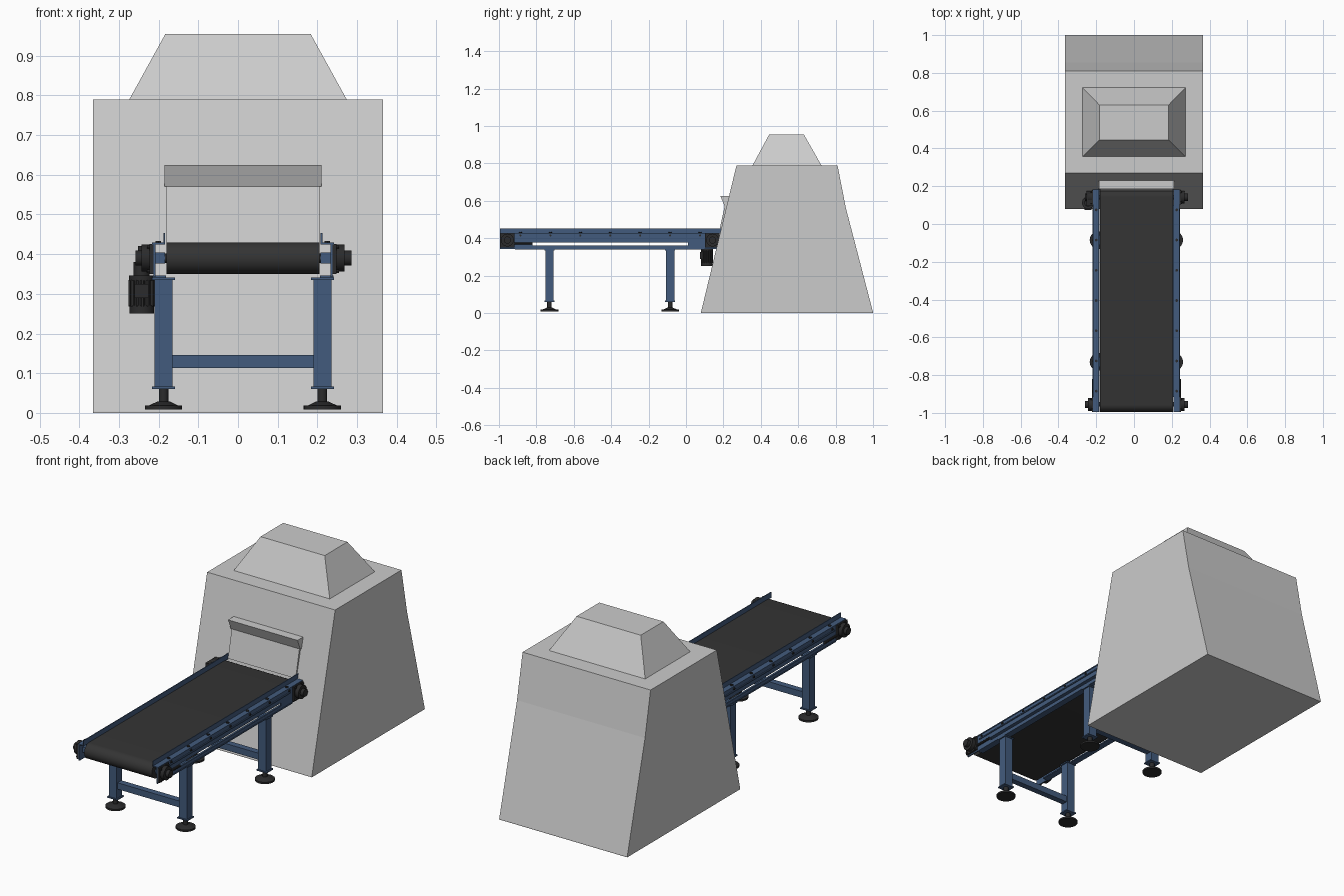
import bpy, bmesh, math
from mathutils import Matrix, Vector

if "Cube" in bpy.data.objects:
    bpy.data.objects.remove(bpy.data.objects["Cube"])


def material(name, rgb):
    m = bpy.data.materials.new(name)
    m.diffuse_color = (*rgb, 1)
    m.use_nodes = True
    m.node_tree.nodes["Principled BSDF"].inputs["Base Color"].default_value = m.diffuse_color
    return m


GREY = material("light grey sheet", (0.6, 0.6, 0.6))
BLUE = material("blue steel", (0.055, 0.105, 0.205))
BELT = material("belt rubber", (0.034, 0.034, 0.034))
DARK = material("dark metal", (0.024, 0.024, 0.025))
CX = 0.0125            # centre line of the conveyor
Y0, Y1 = -0.995, 0.18  # conveyor frame ends
DRUM_Y = (-0.955, 0.142)
LEG_Y = (-0.73, -0.085)


def finish(bm, name, mat, smooth=False):
    bmesh.ops.recalc_face_normals(bm, faces=bm.faces)
    me = bpy.data.meshes.new(name)
    bm.to_mesh(me)
    bm.free()
    me.materials.append(mat)
    ob = bpy.data.objects.new(name, me)
    bpy.context.collection.objects.link(ob)
    if smooth:
        bpy.ops.object.select_all(action='DESELECT')
        ob.select_set(True)
        bpy.context.view_layer.objects.active = ob
        bpy.ops.object.shade_smooth_by_angle(angle=math.radians(35))
    return ob


def box(name, x, y, z, mat):
    bm = bmesh.new()
    bmesh.ops.create_cube(bm, size=1)
    for v in bm.verts:
        for i, (a, b) in enumerate((x, y, z)):
            v.co[i] = a + (b - a) * (v.co[i] + 0.5)
    return finish(bm, name, mat)


def cyl(name, c, r, h, axis, mat, r2=None, n=32):
    bm = bmesh.new()
    bmesh.ops.create_cone(bm, cap_ends=True, segments=n, radius1=r,
                          radius2=r if r2 is None else r2, depth=h)
    q = Vector((0, 0, 1)).rotation_difference(Vector(axis)).to_matrix().to_4x4()
    bm.transform(Matrix.Translation(c) @ q)
    return finish(bm, name, mat, True)


def extrude(name, pts, d0, d1, mat, smooth=False, plane='YZ'):
    bm = bmesh.new()
    place = (lambda p, d: (d, p[0], p[1])) if plane == 'YZ' else (lambda p, d: (p[0], p[1], d))
    f = bm.faces.new([bm.verts.new(place(p, d0)) for p in pts])
    ext = bmesh.ops.extrude_face_region(bm, geom=[f])
    vec = (d1 - d0, 0, 0) if plane == 'YZ' else (0, 0, d1 - d0)
    bmesh.ops.translate(bm, vec=vec, verts=[v for v in ext['geom'] if isinstance(v, bmesh.types.BMVert)])
    return finish(bm, name, mat, smooth)


# machine housing
extrude("housing", [(0.08, 0.004), (0.27, 0.79), (0.81, 0.79), (0.855, 0.56), (1.0, 0.004)],
        -0.365, 0.365, GREY)
box("housing_base", (-0.365, 0.365), (0.08, 1.0), (0, 0.004), GREY)

# tapered roof cap
bm = bmesh.new()
bmesh.ops.create_cube(bm, size=1)
for v in bm.verts:
    top = v.co.z > 0
    hx, y = (0.183, (0.445, 0.63)) if top else (0.275, (0.355, 0.725))
    v.co = (math.copysign(hx, v.co.x), y[v.co.y > 0], 0.955 if top else 0.788)
finish(bm, "roof_cap", GREY)

# inlet panel and hood
extrude("inlet_panel", [(0.176, 0.43), (0.207, 0.573), (0.24, 0.573), (0.21, 0.43)],
        CX - 0.193, CX + 0.193, GREY)
extrude("inlet_hood", [(0.207, 0.57), (0.184, 0.625), (0.238, 0.625), (0.23, 0.57)],
        CX - 0.198, CX + 0.198, GREY)


# belt loop around the two drums
def loop(r, n=16):
    pts = []
    for yc, a0 in ((DRUM_Y[1], -90), (DRUM_Y[0], 90)):
        for i in range(n + 1):
            a = math.radians(a0 + 180 * i / n)
            pts.append((yc + r * math.cos(a), 0.39 + r * math.sin(a)))
    return pts


bm = bmesh.new()
rings = [[bm.verts.new((x, *p)) for p in loop(r)]
         for x, r in ((CX - 0.193, 0.040), (CX + 0.193, 0.040), (CX + 0.193, 0.034), (CX - 0.193, 0.034))]
for k in range(4):
    a, b = rings[k], rings[(k + 1) % 4]
    for i in range(len(a)):
        j = (i + 1) % len(a)
        bm.faces.new((a[i], a[j], b[j], b[i]))
finish(bm, "belt", BELT, True)

for y in DRUM_Y:
    cyl("drum", (CX, y, 0.39), 0.034, 0.384, (1, 0, 0), DARK)
    cyl("drum_shaft", (CX, y, 0.39), 0.012, 0.47, (1, 0, 0), DARK, n=16)

for s, side in ((-1, "left"), (1, "right")):
    def xr(a, b):
        return tuple(sorted((CX + s * a, CX + s * b)))

    # side frame: slotted web, flanges, guide lip, inner rail
    box(side + "_web_upper", xr(0.220, 0.226), (Y0, Y1), (0.377, 0.428), BLUE)
    box(side + "_web_lower", xr(0.220, 0.226), (Y0, Y1), (0.343, 0.361), BLUE)
    box(side + "_web_front", xr(0.220, 0.226), (Y0, -0.82), (0.361, 0.377), BLUE)
    box(side + "_web_rear", xr(0.220, 0.226), (0.01, Y1), (0.361, 0.377), BLUE)
    box(side + "_top_flange", xr(0.196, 0.229), (Y0, Y1 + 0.01), (0.424, 0.429), BLUE)
    box(side + "_bottom_flange", xr(0.194, 0.228), (Y0 + 0.08, Y1 - 0.08), (0.340, 0.346), BLUE)
    box(side + "_guide_lip", xr(0.196, 0.200), (Y0, Y1 + 0.01), (0.429, 0.453), BLUE)
    box(side + "_inner_rail", xr(0.196, 0.220), (Y0 + 0.025, Y1), (0.377, 0.404), BLUE)
    box(side + "_outer_rib", xr(0.226, 0.231), (-0.90, 0.08), (0.400, 0.406), BLUE)

    # frame bolts
    for i in range(7):
        y = -0.885 + 0.16 * i
        cyl(side + "_top_bolt", (CX + s * 0.213, y, 0.430), 0.008, 0.006, (0, 0, 1), DARK, n=6)
        cyl(side + "_side_bolt", (CX + s * 0.228, y, 0.415), 0.006, 0.006, (1, 0, 0), DARK, n=6)

    # bearings at both drums
    for y in DRUM_Y:
        box(side + "_bearing_plate", xr(0.226, 0.236), (y - 0.04, y + 0.038), (0.35, 0.425), DARK)
        cyl(side + "_bearing", (CX + s * 0.245, y, 0.39), 0.034, 0.022, (1, 0, 0), DARK)
        cyl(side + "_bearing_cap", (CX + s * 0.262, y, 0.39), 0.019, 0.018 if s < 0 else 0.022,
            (1, 0, 0), DARK, n=20)
        for dy in (-0.031, 0.029):
            for z in (0.357, 0.418):
                cyl(side + "_bearing_bolt", (CX + s * 0.238, y + dy, z), 0.005, 0.008, (1, 0, 0), DARK, n=6)
    cyl(side + "_tension_rod", (CX + s * 0.230, -0.87, 0.372), 0.006, 0.1, (0, 1, 0), DARK, n=10)

    # legs and levelling feet
    for y in LEG_Y:
        x = CX + s * 0.2
        box(side + "_leg", (x - 0.0225, x + 0.0225), (y - 0.0225, y + 0.0225), (0.066, 0.336), BLUE)
        for z in (0.060, 0.335):
            box(side + "_leg_plate", (x - 0.029, x + 0.029), (y - 0.027, y + 0.027), (z, z + 0.006), BLUE)
        cyl(side + "_foot_rod", (x, y, 0.042), 0.012, 0.04, (0, 0, 1), DARK, n=16)
        cyl(side + "_foot_pad", (x, y, 0.0135), 0.047, 0.009, (0, 0, 1), DARK)
        cyl(side + "_foot_cone", (x, y, 0.023), 0.04, 0.012, (0, 0, 1), DARK, r2=0.015)

# leg crossbeams
for y in LEG_Y:
    box("crossbeam", (CX - 0.178, CX + 0.178), (y - 0.016, y + 0.016), (0.113, 0.146), BLUE)

# drive motor with ribs, hanging below the gearbox on the left
MX, MY = -0.243, 0.112
ribs = [(MX + r * math.cos(a), MY + r * math.sin(a))
        for i in range(48)
        for r, a in [(0.033 if i % 4 < 2 else 0.029, i * math.tau / 48)]]
extrude("motor_body", ribs, 0.268, 0.335, DARK, plane='XY')
cyl("motor_fan_cover", (MX, MY, 0.261), 0.031, 0.02, (0, 0, 1), DARK)
cyl("motor_flange", (MX, MY, 0.340), 0.032, 0.012, (0, 0, 1), DARK)
cyl("motor_neck", (MX, MY, 0.36), 0.02, 0.04, (0, 0, 1), DARK, n=20)
box("gearbox", (-0.252, -0.214), (0.095, 0.176), (0.355, 0.42), DARK)
box("motor_terminal_box", (MX - 0.018, MX + 0.018), (0.075, 0.1), (0.29, 0.325), DARK)
